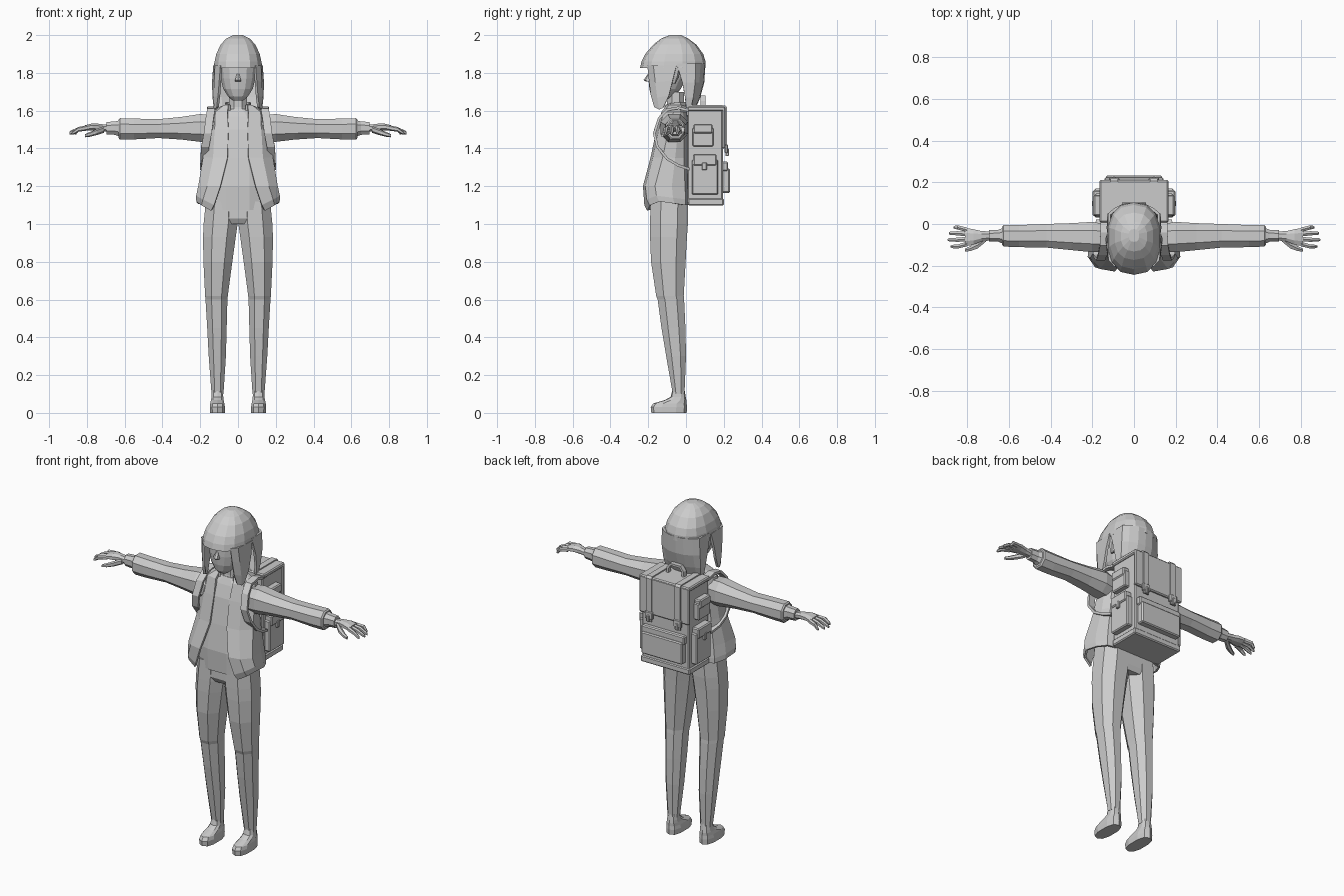
import bpy, bmesh, math

grey = bpy.data.materials.new("plain_grey")
grey.diffuse_color = (0.6, 0.6, 0.6, 1)


def finish(name, bm, mirror=False, thick=0, bevel=0):
    bmesh.ops.recalc_face_normals(bm, faces=bm.faces)
    me = bpy.data.meshes.new(name)
    bm.to_mesh(me)
    bm.free()
    me.materials.append(grey)
    ob = bpy.data.objects.new(name, me)
    bpy.context.collection.objects.link(ob)
    if mirror:
        m = ob.modifiers.new("mirror", 'MIRROR')
        m.use_clip = True
    if thick:
        s = ob.modifiers.new("solid", 'SOLIDIFY')
        s.thickness = thick
        s.offset = 0
    if bevel:
        b = ob.modifiers.new("bevel", 'BEVEL')
        b.width = bevel
        b.segments = 1
    return ob


def unit_ring(n, p):
    """Superellipse ring filling the square -1..1."""
    pts = []
    for i in range(n):
        a = 2 * math.pi * (i + 0.5) / n
        c, s = math.cos(a), math.sin(a)
        pts.append((math.copysign(abs(c) ** (2 / p), c), math.copysign(abs(s) ** (2 / p), s)))
    m = max(abs(u) for u, v in pts)
    return [(u / m, v / m) for u, v in pts]


def loft(name, rows, axis='z', n=8, p=2.2, mirror=False):
    """Rows are (position, u0, u1, v0, v1); u,v = x,y for axis z and y,z for axis x."""
    bm = bmesh.new()
    rings = []
    for t, u0, u1, v0, v1 in rows:
        ring = []
        for a, b in unit_ring(n, p):
            u, v = (u0 + u1 + a * (u1 - u0)) / 2, (v0 + v1 + b * (v1 - v0)) / 2
            ring.append(bm.verts.new((u, v, t) if axis == 'z' else (t, u, v)))
        rings.append(ring)
    for r, q in zip(rings, rings[1:]):
        for i in range(n):
            j = (i + 1) % n
            bm.faces.new((r[i], r[j], q[j], q[i]))
    bm.faces.new(rings[0])
    bm.faces.new(rings[-1])
    return finish(name, bm, mirror)


def sheet(name, rows, thick, mirror=True):
    """Thin sheet through a grid of points."""
    bm = bmesh.new()
    g = [[bm.verts.new(c) for c in row] for row in rows]
    for r, q in zip(g, g[1:]):
        for i in range(len(r) - 1):
            bm.faces.new((r[i], r[i + 1], q[i + 1], q[i]))
    return finish(name, bm, mirror, thick)


def ribbon(name, path, w, thick, mirror=True):
    return sheet(name, [[(x - w / 2, y, z), (x + w / 2, y, z)] for x, y, z in path], thick, mirror)


def box(name, x0, x1, y0, y1, z0, z1, mirror=False, bevel=0.006):
    bm = bmesh.new()
    bmesh.ops.create_cube(bm, size=1)
    for v in bm.verts:
        v.co = ((x0 + x1) / 2 + v.co.x * (x1 - x0), (y0 + y1) / 2 + v.co.y * (y1 - y0),
                (z0 + z1) / 2 + v.co.z * (z1 - z0))
    return finish(name, bm, mirror, 0, bevel)


# Legs, hips and shoes
loft("trouser_leg", [(.10, .077, .14, -.07, -.008), (.3, .064, .155, -.105, 0), (.45, .06, .163, -.13, -.003),
                     (.6, .056, .172, -.15, -.01), (.62, .054, .174, -.158, -.012), (.8, .03, .183, -.185, -.002),
                     (.93, .012, .185, -.19, .005), (1.0, .002, .182, -.19, .01), (1.12, .0, .17, -.188, .012)], mirror=True)
loft("hips", [(1.0, -.12, .12, -.17, 0), (1.03, -.17, .17, -.188, .01), (1.13, -.168, .168, -.188, .012)], n=12, p=2.6)
loft("shoe", [(0, .07, .148, -.18, 0), (.03, .069, .149, -.183, .002), (.05, .072, .147, -.17, 0),
              (.068, .076, .143, -.11, 0), (.085, .078, .14, -.08, -.003), (.13, .08, .137, -.068, -.01)], n=10, p=2.6, mirror=True)

# Shirt and neck
loft("shirt", [(1.075, -.168, .168, -.195, .008), (1.2, -.17, .17, -.2, .0), (1.35, -.16, .16, -.178, -.008),
               (1.5, -.15, .15, -.15, -.01), (1.57, -.13, .13, -.125, -.015), (1.61, -.06, .06, -.105, -.015)], n=12, p=2.6)
loft("neck", [(1.57, -.055, .055, -.11, -.005), (1.62, -.048, .048, -.1, -.01), (1.7, -.046, .046, -.1, -.01)])

# Open jacket: rows of height, opening, half width, front, back
jacket = []
rows = [(1.625, .05, .07, -.1, -.008), (1.59, .055, .155, -.125, .0), (1.5, .05, .168, -.15, .004),
        (1.35, .055, .18, -.182, .004), (1.2, .092, .205, -.222, .01), (1.13, .125, .216, -.215, .014),
        (1.1, .14, .215, -.2, .014)]
for i, (z, xo, xs, yf, yb) in enumerate(rows):
    d = .028 if i >= 5 else 0
    jacket.append([(xo, yf, z - d), ((xo + xs) / 2 + .012, yf + .012, z), (xs, yf + .06, z + d * .7),
                   (xs - .006, (yf + yb) / 2 + .03, z + d * .3), (xs * .85, yb - .02, z), (xs * .5, yb, z), (0, yb, z)])
sheet("jacket", jacket, .012)
sheet("collar", [[(x, y, z + .03 * k) for x, y, z in
                  [(.045, -.11, 1.6), (.065, -.08, 1.61), (.062, -.03, 1.615), (.03, .0, 1.615), (0, .004, 1.615)]]
                 for k in (0, 1)], .01)

# Sleeves, cuffs and hands
loft("sleeve", [(.11, -.13, -.005, 1.43, 1.575), (.2, -.135, .01, 1.435, 1.582), (.3, -.125, .004, 1.447, 1.567),
                (.42, -.113, .0, 1.455, 1.555), (.55, -.111, -.005, 1.448, 1.558), (.625, -.108, -.006, 1.447, 1.56),
                (.632, -.1, -.012, 1.455, 1.553)], 'x', mirror=True)
loft("cuff", [(.62, -.098, -.015, 1.46, 1.55), (.65, -.085, -.028, 1.472, 1.543), (.695, -.084, -.03, 1.475, 1.54)],
     'x', mirror=True)
loft("palm", [(.68, -.078, -.036, 1.487, 1.523), (.73, -.083, -.034, 1.492, 1.53), (.77, -.1, -.025, 1.495, 1.533),
              (.81, -.106, -.018, 1.495, 1.523)], 'x', mirror=True)
for i, (y, tip) in enumerate([(-.028, .865), (-.049, .887), (-.072, .893), (-.096, .878)]):
    y2 = y + (y + .062) * .35
    loft("finger_%d" % (i + 1), [(.8, y - .011, y + .011, 1.496, 1.521), (.845, y2 - .01, y2 + .01, 1.49, 1.512),
                                 (tip - .008, y2 - .008, y2 + .008, 1.475, 1.493),
                                 (tip, y2 - .004, y2 + .004, 1.474, 1.486)], 'x', 6, mirror=True)
loft("thumb", [(.71, -.085, -.06, 1.485, 1.515), (.75, -.118, -.085, 1.472, 1.5), (.785, -.13, -.106, 1.463, 1.485),
               (.81, -.132, -.118, 1.46, 1.475)], 'x', 6, mirror=True)

# Head, nose and ears
loft("head", [(1.655, -.03, .03, -.165, -.1), (1.675, -.052, .052, -.182, -.06), (1.715, -.078, .078, -.192, -.03),
              (1.77, -.092, .092, -.197, 0), (1.85, -.1, .1, -.196, .03)], n=14)
loft("nose", [(1.755, -.016, .016, -.212, -.185), (1.763, -.015, .015, -.222, -.185), (1.795, -.006, .006, -.2, -.185)], n=6)
loft("ear", [(1.74, .09, .105, -.075, -.058), (1.78, .09, .118, -.075, -.04), (1.825, .09, .124, -.07, -.03),
             (1.84, .09, .115, -.06, -.04)], n=6, mirror=True)

# Hair: cap with fringe, back curtain and side locks
loft("hair_cap", [(1.825, -.128, .128, -.24, .1), (1.86, -.124, .124, -.232, .1), (1.9, -.115, .115, -.213, .088),
                  (1.95, -.092, .092, -.17, .052), (1.982, -.062, .062, -.13, .01), (2.0, -.025, .025, -.085, -.025)],
     n=14, p=2.4)
sheet("back_hair", [[(xs, ye, z), (xs * .98, yb * .5, z), (xs * .75, yb - .025, z), (xs * .38, yb - .004, z), (0, yb, z)]
                    for z, xs, ye, yb in [(1.85, .12, -.05, .096), (1.75, .124, -.02, .09), (1.67, .12, -.005, .068),
                                          (1.615, .112, .0, .045)]], .014)
sheet("side_lock", [[(.088, -.2, 1.84), (.116, -.17, 1.84), (.124, -.05, 1.84)],
                    [(.094, -.192, 1.76), (.12, -.16, 1.75), (.13, -.07, 1.76)],
                    [(.1, -.182, 1.68), (.122, -.15, 1.67), (.129, -.09, 1.68)],
                    [(.107, -.165, 1.62), (.118, -.14, 1.607), (.122, -.12, 1.615)]], .014)

# Backpack body, lid and base
box("pack_body", -.155, .155, .008, .195, 1.11, 1.61)
box("pack_base", -.162, .162, .01, .2, 1.098, 1.135)
box("pack_lid_top", -.165, .165, .008, .208, 1.597, 1.622)
box("pack_lid_back", -.165, .165, .19, .21, 1.4, 1.618)

# Backpack pockets, each with a flap
box("rear_pocket", -.135, .135, .19, .232, 1.165, 1.295)
box("rear_pocket_flap", -.142, .142, .19, .222, 1.28, 1.33)
box("upper_side_pocket", .15, .187, .035, .145, 1.41, 1.51, True)
box("upper_pocket_flap", .15, .193, .04, .14, 1.48, 1.53, True)
box("lower_side_pocket", .15, .19, .032, .17, 1.155, 1.34, True)
box("lower_pocket_flap", .15, .198, .038, .162, 1.31, 1.37, True)
box("side_pocket_tab", .18, .202, .085, .11, 1.285, 1.325, True, .003)

# Closing straps with buckles
ribbon("lid_strap", [(.095, .02, 1.625), (.095, .205, 1.625), (.095, .214, 1.615), (.095, .214, 1.36)], .036, .008)
box("buckle", .07, .12, .205, .222, 1.375, 1.42, True, .004)
box("buckle_pin", .087, .103, .21, .227, 1.36, 1.4, True, .003)

# Carrying handle
bm = bmesh.new()
arc = [(-.052, 1.61), (-.05, 1.65), (-.032, 1.675), (.032, 1.675), (.05, 1.65), (.052, 1.61)]
pairs = [[bm.verts.new((x, y, z)) for y in (.078, .104)] for x, z in arc]
for a, b in zip(pairs, pairs[1:]):
    bm.faces.new((a[0], a[1], b[1], b[0]))
finish("carry_handle", bm, False, .014)

# Shoulder straps
ribbon("shoulder_strap", [(.14, .02, 1.6), (.14, -.04, 1.615), (.142, -.1, 1.605), (.15, -.142, 1.56), (.16, -.168, 1.48),
                          (.174, -.152, 1.41), (.178, -.1, 1.345), (.174, -.04, 1.31), (.16, .02, 1.29)], .042, .014)
